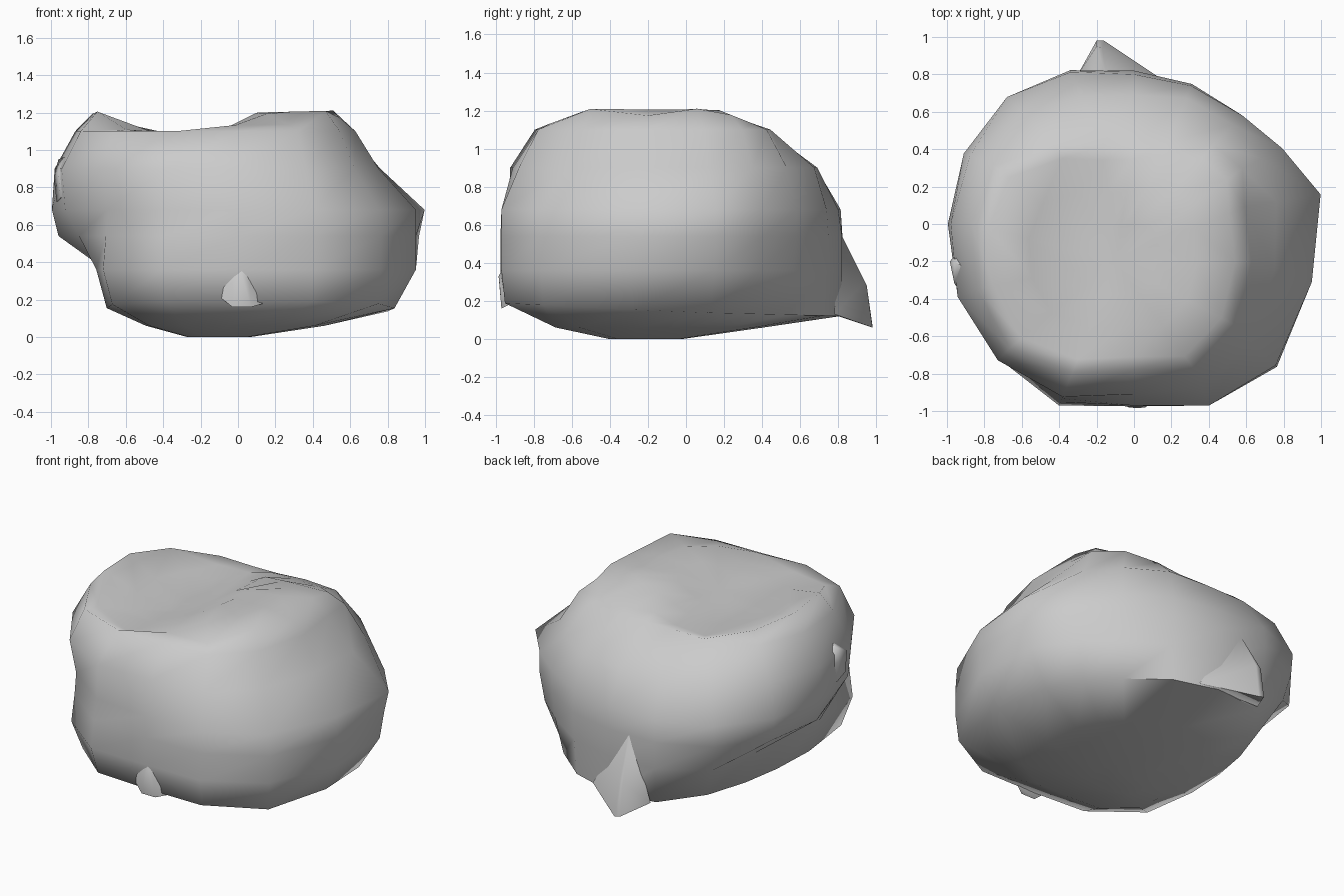
import bpy, bmesh
from math import cos, sin, tau, radians
from mathutils import Vector

if "Cube" in bpy.data.objects:
    bpy.data.objects.remove(bpy.data.objects["Cube"])

N = 16  # points per cross-section, counter-clockwise from +x


def finish(bm, name, angle=70):
    bmesh.ops.recalc_face_normals(bm, faces=bm.faces[:])
    mesh = bpy.data.meshes.new(name)
    bm.to_mesh(mesh)
    bm.free()
    ob = bpy.data.objects.new(name, mesh)
    bpy.context.collection.objects.link(ob)
    bpy.ops.object.select_all(action='DESELECT')
    ob.select_set(True)
    bpy.context.view_layer.objects.active = ob
    bpy.ops.object.shade_smooth_by_angle(angle=radians(angle))
    return ob


def spur(name, points):
    bm = bmesh.new()
    for p in points:
        bm.verts.new(p)
    bmesh.ops.convex_hull(bm, input=bm.verts[:])
    return finish(bm, name, 85)


# Even angles, with the right-hand points shifted to its corners
angles = [tau * i / N for i in range(N)]
angles[0], angles[1], angles[15] = radians(9), radians(27), radians(342)

# Radii of the boulder's cross-sections, by height
sections = {
    .14: (.81, .77, .75, .78, .81, .84, .74, .67, .67, .76, .95, 1.0, .95, 1.03, 1.06, .88),
    .36: (.95, .86, .80, .80, .82, .88, .90, .76, .71, .82, 1.02, 1.05, .975, 1.05, 1.08, 1.0),
    .54: (.98, .89, .82, .81, .82, .89, .95, .98, .96, .92, 1.0, 1.03, .975, 1.05, 1.08, 1.0),
    .68: (1.01, .89, .82, .80, .80, .88, .96, .985, .995, 1.0, .99, 1.01, .97, 1.05, 1.07, 1.0),
    .90: (.77, .77, .75, .73, .69, .74, .85, .95, .98, 1.02, 1.03, 1.0, .91, .95, .88, .79),
    1.10: (.60, .65, .60, .48, .42, .45, .60, .81, .87, .91, .94, .86, .78, .84, .77, .66),
}
rings = [[Vector((r * cos(a), r * sin(a), z)) for a, r in zip(angles, radii)]
         for z, radii in sections.items()]
# The lowest edge rises toward the front
for v in rings[0]:
    v.z -= .05 * v.y if v.y < 0 else .025 * v.y

# Top profile across x: a ridge on each side of a shallow hollow
profile = [(-.9, 1.08), (-.76, 1.21), (-.6, 1.11), (-.3, 1.07), (-.1, 1.10),
           (.1, 1.20), (.51, 1.21), (.62, 1.08)]


def top(x, y):
    z = profile[0][1]
    for (x0, z0), (x1, z1) in zip(profile, profile[1:]):
        if x0 <= x <= x1:
            z = z0 + (z1 - z0) * (x - x0) / (x1 - x0)
    return min(z, 1.1 + (.80 + y) * .37, 1.1 + (.43 - y) * .4)


def inset(ring, centre, scale):
    return [centre + (v - centre) * scale for v in ring]


crown = Vector((-.1, -.2, 1.1))
for s in (.88, .6, .3):
    rings.append([Vector((v.x, v.y, top(v.x, v.y))) for v in inset(rings[5], crown, s)])
base = Vector((-.15, -.25, 0))
lowest = rings[0]
for s, z in ((.62, .06), (.22, 0)):
    rings.insert(0, [Vector((v.x, v.y, z)) for v in inset(lowest, base, s)])

# Boulder body
bm = bmesh.new()
loops = [[bm.verts.new(v) for v in ring] for ring in rings]
for a, b in zip(loops, loops[1:]):
    for i in range(N):
        j = (i + 1) % N
        bm.faces.new((a[i], a[j], b[j], b[i]))
bm.faces.new(loops[0][::-1])
tip = bm.verts.new((crown.x, crown.y, top(crown.x, crown.y)))
for i in range(N):
    bm.faces.new((loops[-1][i], loops[-1][(i + 1) % N], tip))
finish(bm, "boulder_body")

# Pointed spur at the back, low down
spur("rear_spur", [(-.30, .80, .12), (.14, .78, .13), (-.15, .80, .58), (-.03, .89, .10),
                   (-.2, .98, .07), (-.16, .98, .06), (-.2, .95, .28), (-.17, .94, .30)])

# Small flat-ended knob on the front
spur("front_knob", [(-.03, -.97, .16), (.07, -.97, .16), (.06, -.98, .29), (.02, -.985, .33),
                    (-.03, -.98, .29), (-.13, -.93, .24), (.14, -.93, .18), (.02, -.94, .42)])

# Small flat patch on the left side
spur("left_knob", [(-.97, -.2, .72), (-.985, -.2, .86), (-.96, -.2, .95), (-.95, -.32, .74),
                   (-.96, -.32, .88), (-.9, -.1, .8), (-.88, -.42, .8), (-.88, -.25, .98)])
